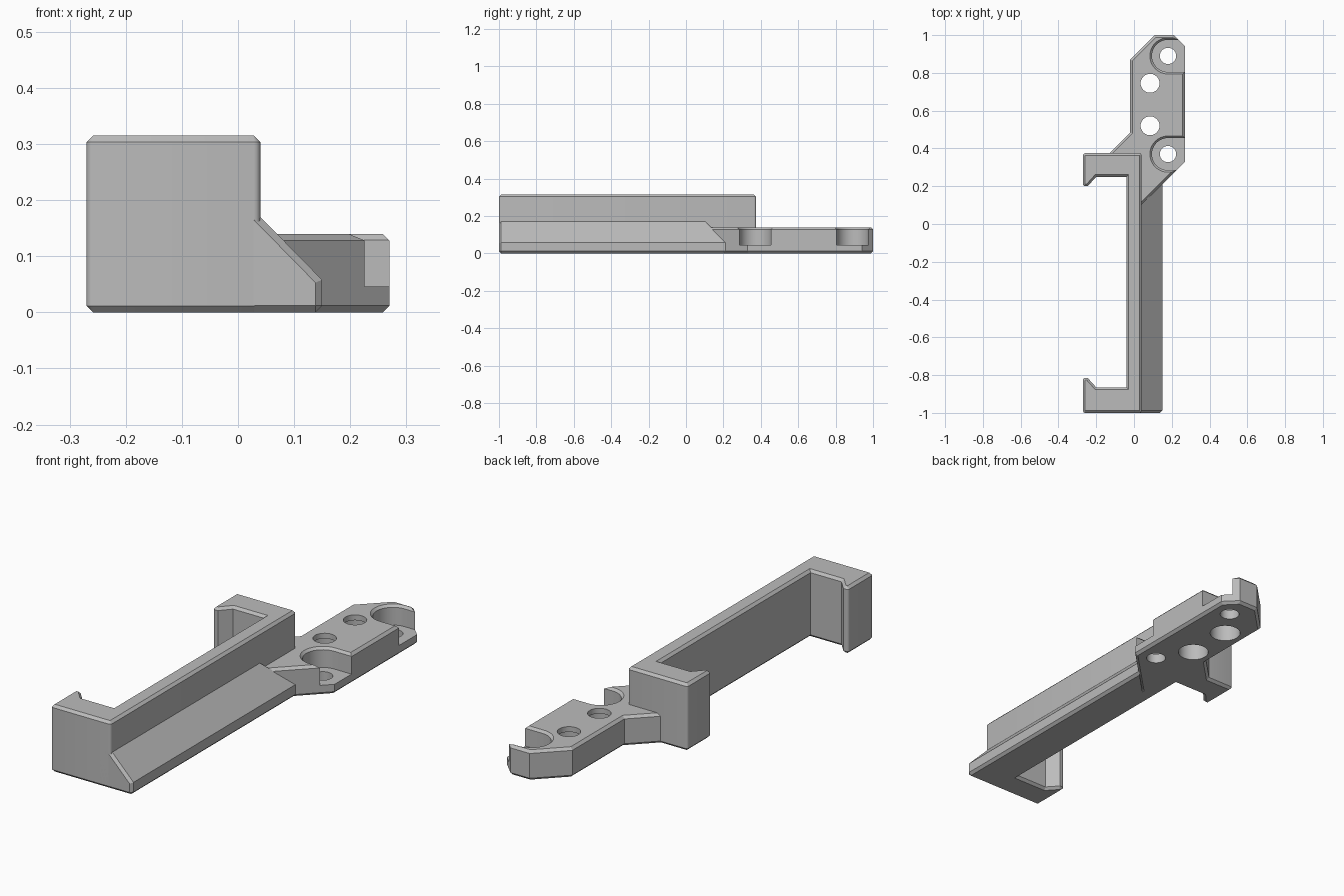
import bpy, bmesh, math

cube = bpy.data.objects.get("Cube")
if cube:
    bpy.data.objects.remove(cube, do_unlink=True)

EDGE = 0.012
grey = bpy.data.materials.new("mid grey")
grey.use_nodes = True
grey.diffuse_color = (0.5, 0.5, 0.5, 1)
grey.node_tree.nodes["Principled BSDF"].inputs["Base Color"].default_value = (0.5, 0.5, 0.5, 1)


def finish(bm, name):
    bmesh.ops.recalc_face_normals(bm, faces=bm.faces)
    mesh = bpy.data.meshes.new(name)
    bm.to_mesh(mesh)
    bm.free()
    mesh.materials.append(grey)
    ob = bpy.data.objects.new(name, mesh)
    bpy.context.collection.objects.link(ob)
    return ob


def prism(points, height):
    """Extrude an XY outline upwards from the ground."""
    bm = bmesh.new()
    face = bm.faces.new([bm.verts.new((x, y, 0)) for x, y in points])
    out = bmesh.ops.extrude_face_region(bm, geom=[face])
    for v in out["geom"]:
        if isinstance(v, bmesh.types.BMVert):
            v.co.z = height
    bmesh.ops.recalc_face_normals(bm, faces=bm.faces)
    return bm


def bevel(bm, test, segments=1):
    edges = [e for e in bm.edges if test(*e.verts)]
    bmesh.ops.bevel(bm, geom=edges, offset=EDGE, segments=segments,
                    profile=0.5, affect='EDGES', clamp_overlap=True)


def upright(a, b):
    return abs(a.co.z - b.co.z) > 0.05


def rim(a, b):
    return abs(a.co.z - b.co.z) < 1e-4


def loft(rings, name):
    """Cutter from equal-sized point rings, each given as (z, points)."""
    bm = bmesh.new()
    loops = [[bm.verts.new((x, y, z)) for x, y in pts] for z, pts in rings]
    n = len(loops[0])
    for low, high in zip(loops, loops[1:]):
        for i in range(n):
            j = (i + 1) % n
            bm.faces.new((low[i], low[j], high[j], high[i]))
    bm.faces.new(loops[0])
    bm.faces.new(loops[-1])
    return finish(bm, name)


def circle(x, y, r, n=40):
    return [(x + r * math.cos(math.tau * i / n), y + r * math.sin(math.tau * i / n))
            for i in range(n)]


def u_shape(x, y, r, n=28):
    """Half circle on the left, open slot running out to the right."""
    arc = [(x + r * math.cos(a), y + r * math.sin(a))
           for a in (math.pi * (0.5 + i / n) for i in range(n + 1))]
    return arc + [(0.4, y - r), (0.4, y + r)]


def cut(target, cutter):
    mod = target.modifiers.new(cutter.name, 'BOOLEAN')
    mod.operation = 'DIFFERENCE'
    mod.solver = 'EXACT'
    mod.object = cutter
    cutter.hide_render = True
    cutter.hide_viewport = False
    bpy.ops.object.select_all(action='DESELECT')
    bpy.context.view_layer.objects.active = target
    target.select_set(True)
    bpy.ops.object.modifier_apply(modifier=mod.name)
    bpy.data.objects.remove(cutter, do_unlink=True)


# C-shaped bracket with hooked ends
bm = prism([(-0.27, -1), (0.04, -1), (0.04, 0.375), (-0.27, 0.375),
            (-0.27, 0.2), (-0.245, 0.2), (-0.2, 0.25), (-0.04, 0.25),
            (-0.04, -0.865), (-0.2, -0.865), (-0.245, -0.815), (-0.27, -0.815)], 0.315)
bevel(bm, lambda a, b: upright(a, b) and not (a.co.x > -0.26 and a.co.x < 0), 4)
bevel(bm, rim)
bracket = finish(bm, "clip_bracket")

# Sloped foot along the right side, ending on the plate's diagonal
bm = bmesh.new()
profile = [(-0.02, 0), (0.15, 0), (0.15, 0.058), (0.04, 0.17), (-0.02, 0.17)]
front = [bm.verts.new((x, -1, z)) for x, z in profile]
back = [bm.verts.new((x, x + 0.065, z)) for x, z in profile]
bm.faces.new(front)
bm.faces.new(back[::-1])
for i in range(len(profile)):
    j = (i + 1) % len(profile)
    bm.faces.new((front[i], back[i], back[j], front[j]))
bmesh.ops.recalc_face_normals(bm, faces=bm.faces)


def foot_edge(a, b):
    at_front = a.co.y < -0.99 and b.co.y < -0.99 and max(a.co.x, b.co.x) > 0.1
    bottom_side = all(v.co.x > 0.14 and v.co.z < 0.01 for v in (a, b))
    return at_front or bottom_side


bevel(bm, foot_edge)
foot = finish(bm, "sloped_foot")

# Mounting plate with chamfered rims
bm = prism([(0, 0.06), (0.27, 0.33), (0.27, 0.94), (0.21, 1), (0.11, 1),
            (-0.02, 0.87), (-0.02, 0.485), (-0.18, 0.325), (-0.18, 0.28), (0, 0.28)], 0.14)
bevel(bm, rim)
plate = finish(bm, "mounting_plate")

# Open screw pockets with flared rims and a through hole
for y in (0.37, 0.89):
    cut(plate, loft([(0.046, u_shape(0.18, y, 0.085)), (0.129, u_shape(0.18, y, 0.085)),
                     (0.151, u_shape(0.18, y, 0.107))], "pocket_cutter"))
    cut(plate, loft([(-0.1, circle(0.18, y, 0.043)), (0.1, circle(0.18, y, 0.043))],
                    "screw_cutter"))

# Middle holes, widened from below
for y in (0.52, 0.745):
    cut(plate, loft([(-0.1, circle(0.085, y, 0.068)), (0.115, circle(0.085, y, 0.068))],
                    "recess_cutter"))
    cut(plate, loft([(0.05, circle(0.085, y, 0.05)), (0.2, circle(0.085, y, 0.05))],
                    "bore_cutter"))

# Smooth the rounded walls and keep the edges crisp
bpy.ops.object.select_all(action='DESELECT')
for ob in (bracket, foot, plate):
    ob.select_set(True)
bpy.context.view_layer.objects.active = bracket
bpy.ops.object.shade_smooth_by_angle(angle=math.radians(28))
